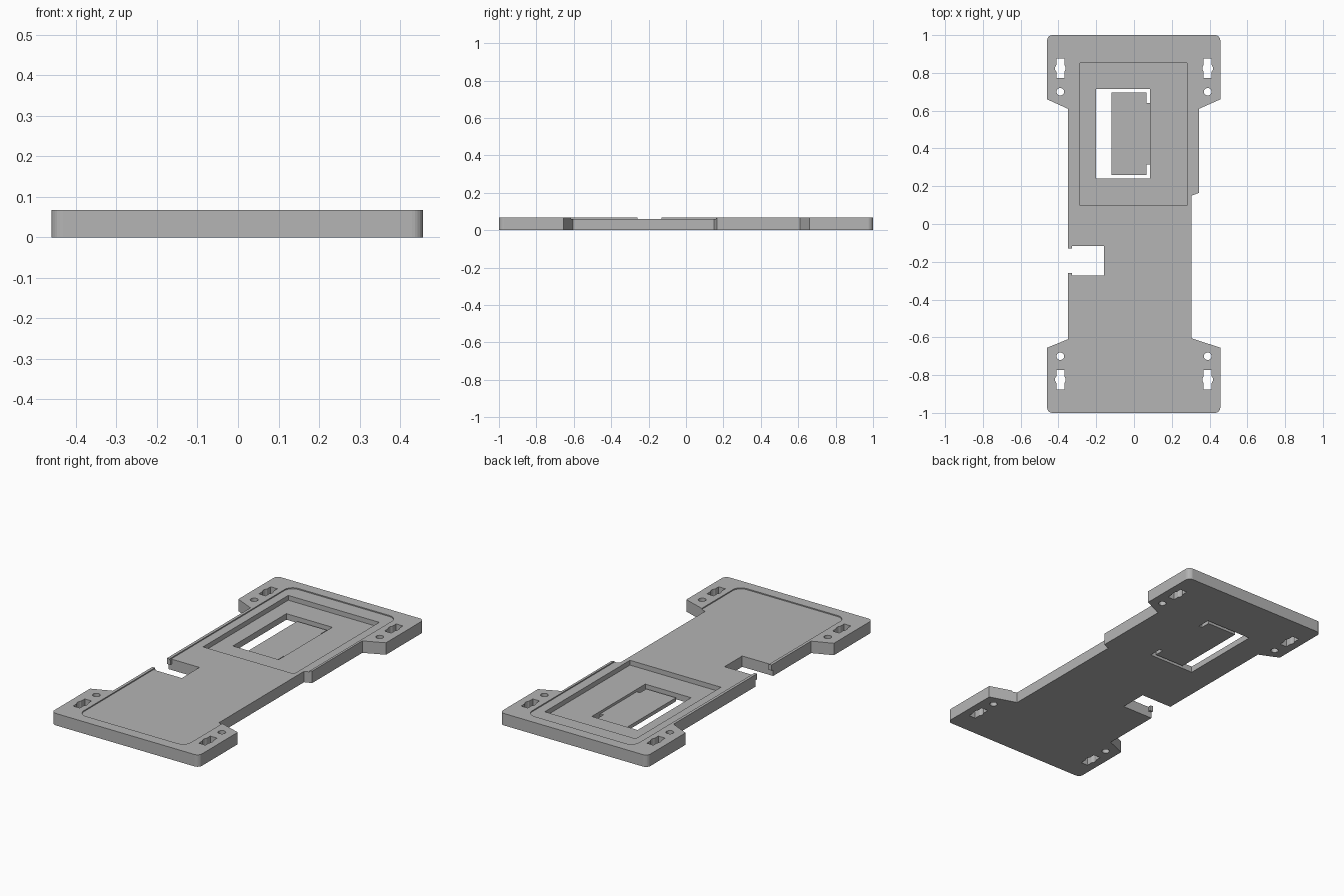
import bpy
import bmesh
from math import cos, sin, pi

cube = bpy.data.objects.get("Cube")
if cube:
    bpy.data.objects.remove(cube)

TOP = 0.067
THROUGH = (-0.05, 0.15)

grey = bpy.data.materials.new("plain_grey")
grey.use_nodes = True
grey.diffuse_color = (0.46, 0.46, 0.46, 1)
grey.node_tree.nodes["Principled BSDF"].inputs["Base Color"].default_value = grey.diffuse_color


def prism(name, points, z0, z1):
    """Extrude a counter-clockwise outline from z0 to z1."""
    bm = bmesh.new()
    face = bm.faces.new([bm.verts.new((x, y, z0)) for x, y in points])
    out = bmesh.ops.extrude_face_region(bm, geom=[face])
    for v in out["geom"]:
        if isinstance(v, bmesh.types.BMVert):
            v.co.z = z1
    bmesh.ops.recalc_face_normals(bm, faces=bm.faces)
    mesh = bpy.data.meshes.new(name)
    bm.to_mesh(mesh)
    bm.free()
    mesh.materials.append(grey)
    obj = bpy.data.objects.new(name, mesh)
    bpy.context.collection.objects.link(obj)
    return obj


def arc(cx, cy, r, start, end, n):
    return [(cx + r * cos(start + (end - start) * i / n),
             cy + r * sin(start + (end - start) * i / n)) for i in range(n + 1)]


def rect(x0, x1, y0, y1):
    return [(x0, y0), (x1, y0), (x1, y1), (x0, y1)]


def rounded_rect(x0, x1, y0, y1, r):
    corners = [(x1 - r, y1 - r), (x0 + r, y1 - r), (x0 + r, y0 + r), (x1 - r, y0 + r)]
    return [p for i, (cx, cy) in enumerate(corners)
            for p in arc(cx, cy, r, i * pi / 2, (i + 1) * pi / 2, 6)]


def cut(body, points, z0, z1):
    """Subtract a prism from the body and discard the cutter."""
    cutter = prism("cutter", points, z0, z1)
    cutter.hide_render = True
    mod = body.modifiers.new("cut", 'BOOLEAN')
    mod.operation = 'DIFFERENCE'
    mod.solver = 'EXACT'
    mod.object = cutter
    bpy.context.view_layer.objects.active = body
    bpy.ops.object.modifier_apply(modifier=mod.name)
    bpy.data.objects.remove(cutter)


# Base plate outline: rounded ends, four ears and a stepped right edge
R = 0.028
L, E = -0.46, 0.457
outline = (
    arc(L + R, -1 + R, R, pi, 1.5 * pi, 6)
    + arc(E - R, -1 + R, R, 1.5 * pi, 2 * pi, 6)
    + [(E, -0.655), (0.305, -0.605), (0.305, 0.15), (0.345, 0.165), (0.345, 0.61), (E, 0.66)]
    + arc(E - R, 1 - R, R, 0, pi / 2, 6)
    + arc(L + R, 1 - R, R, pi / 2, pi, 6)
    + [(L, 0.66), (-0.35, 0.61), (-0.35, -0.61), (L, -0.655)]
)
plate = prism("base_plate", outline, 0, TOP)

# Shallow top recess, deep pocket and window
cut(plate, rounded_rect(-0.334, 0.332, -0.94, 0.94, 0.05), 0.061, 0.15)
cut(plate, rect(-0.285, 0.28, 0.097, 0.853), 0.034, 0.15)
cut(plate, rect(-0.2, 0.085, 0.24, 0.715), *THROUGH)

# Side notch, with a narrower mouth through the upper lip
cut(plate, rect(-0.329, -0.158, -0.273, -0.116), *THROUGH)
cut(plate, rect(-0.4, -0.3, -0.26, -0.131), *THROUGH)
cut(plate, rect(-0.4, -0.3, -0.273, -0.116), -0.05, 0.035)

# Round holes and bulged slots in the ears
w, b, h = 0.021, 0.028, 0.052
a = 0.72
for sx in (-1, 1):
    for sy in (-1, 1):
        cx, cy = 0.39 * sx, 0.824 * sy
        cut(plate, arc(cx, 0.7 * sy, 0.02, 0, 2 * pi * 23 / 24, 23), *THROUGH)
        slot = ([(cx - w, cy - h), (cx + w, cy - h)]
                + arc(cx, cy, b, -a, a, 6)
                + [(cx + w, cy + h), (cx - w, cy + h)]
                + arc(cx, cy, b, pi - a, pi + a, 6))
        cut(plate, slot, *THROUGH)

# Thin tab in the window, hinged on its right edge
prism("window_tab", [(-0.12, 0.26), (0.065, 0.26), (0.065, 0.315), (0.085, 0.315),
                     (0.085, 0.64), (0.065, 0.64), (0.065, 0.695), (-0.12, 0.695)], 0, 0.02)
